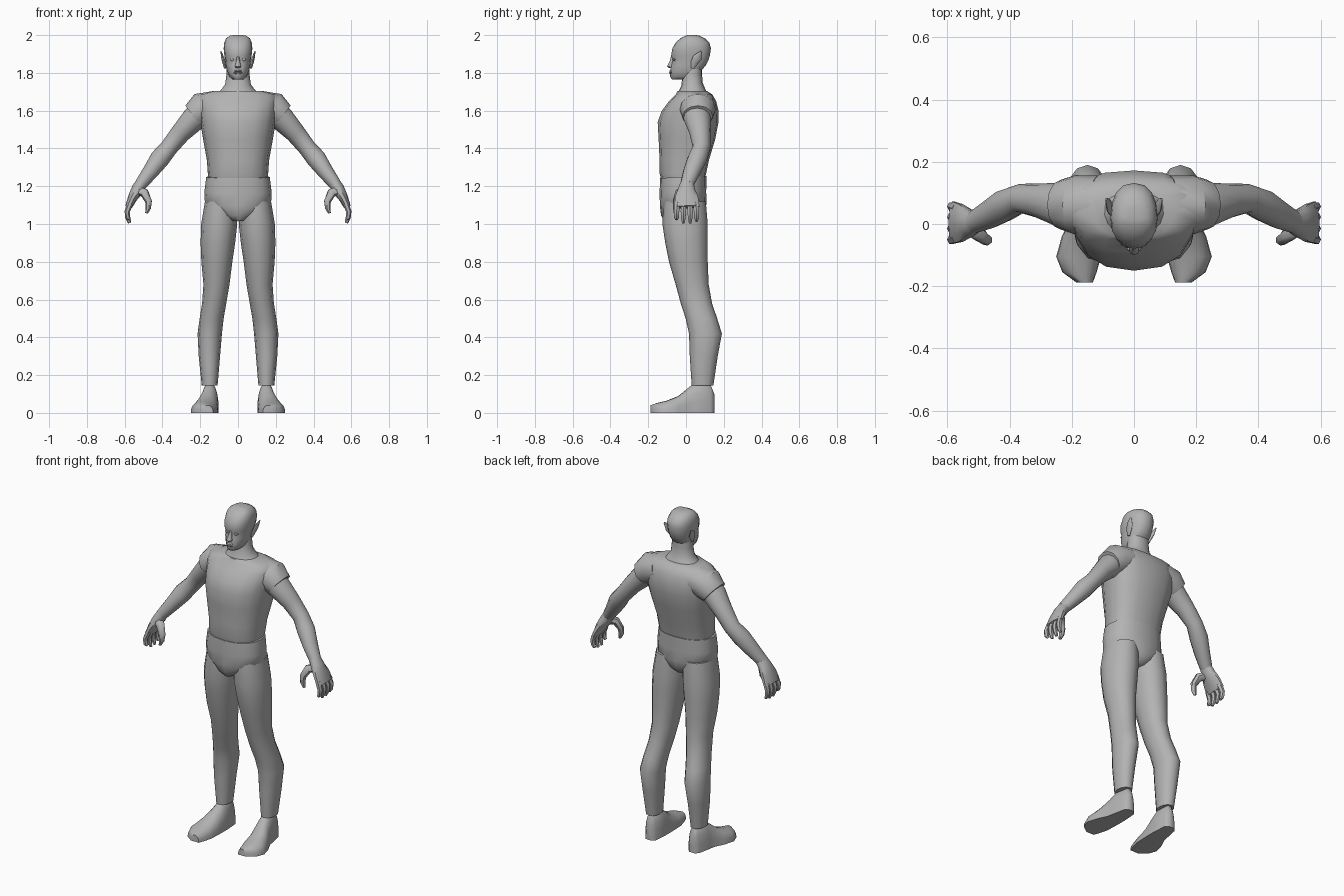
import bpy, bmesh, math
from mathutils import Vector

grey = bpy.data.materials.new("neutral grey")
grey.diffuse_color = (0.45, 0.45, 0.45, 1)


def loft(name, rings, mirror=False, angle=50):
    """Skin a list of closed rings, cap both ends, optionally mirror across x."""
    bm = bmesh.new()
    loops = [[bm.verts.new(p) for p in r] for r in rings]
    n = len(loops[0])
    for a, b in zip(loops, loops[1:]):
        for i in range(n):
            j = (i + 1) % n
            bm.faces.new((a[i], a[j], b[j], b[i]))
    bm.faces.new(loops[0])
    bm.faces.new(loops[-1])
    bmesh.ops.recalc_face_normals(bm, faces=bm.faces)
    me = bpy.data.meshes.new(name)
    bm.to_mesh(me)
    bm.free()
    me.materials.append(grey)
    me.shade_smooth()
    me.set_sharp_from_angle(angle=math.radians(angle))
    ob = bpy.data.objects.new(name, me)
    bpy.context.collection.objects.link(ob)
    if mirror:
        m = ob.modifiers.new("mirror", 'MIRROR')
        m.use_mirror_merge = False
    return ob


def spow(v, n):
    return math.copysign(abs(v) ** (2 / n), v)


def level(z, x0, x1, yf, yb, ym=None, n=2.2, seg=16, tilt=0):
    """Horizontal superellipse ring with separate front and back depth."""
    ym = (yf + yb) / 2 if ym is None else ym
    pts = []
    for i in range(seg):
        t = 2 * math.pi * i / seg
        c, s = spow(math.cos(t), n), spow(math.sin(t), n)
        y = ym + s * ((yb - ym) if s > 0 else (ym - yf))
        pts.append(Vector(((x0 + x1) / 2 + c * (x1 - x0) / 2, y, z + tilt * y)))
    return pts


def tube(path, seg=10):
    """Rings along a path; each entry is (x, y, z, radius in xz, radius in y)."""
    pts = [Vector(p[:3]) for p in path]
    rings = []
    for i, p in enumerate(path):
        d = (pts[min(i + 1, len(pts) - 1)] - pts[max(i - 1, 0)]).normalized()
        a = d.cross(Vector((0, 1, 0))).normalized()
        b = d.cross(a)
        rings.append([pts[i] + a * p[3] * math.cos(2 * math.pi * k / seg)
                      + b * p[4] * math.sin(2 * math.pi * k / seg) for k in range(seg)])
    return rings


# shirt body: z, half width, front, back, y of widest point
shirt = [(1.23, .155, -.130, .098, 0), (1.27, .160, -.140, .107, 0),
         (1.34, .165, -.140, .122, .01), (1.45, .185, -.145, .155, .03),
         (1.54, .200, -.150, .172, .05), (1.60, .208, -.128, .172, .06),
         (1.65, .215, -.090, .160, .06), (1.685, .205, -.055, .140, .06),
         (1.705, .130, -.045, .110, .04)]
loft("shirt", [level(z, -w, w, f, b, m, 2.4) for z, w, f, b, m in shirt])

# short sleeves
loft("sleeve", tube([(.12, .06, 1.625, .080, .095), (.19, .062, 1.605, .092, .095),
                     (.235, .062, 1.570, .072, .080)], 12), True, 40)

# hips and crotch
hips = [(1.02, .035, -.110, .07), (1.05, .090, -.132, .10), (1.10, .175, -.138, .108),
        (1.17, .178, -.140, .107), (1.25, .168, -.137, .109)]
loft("hips", [level(z, -w, w, f, b, n=2.3, tilt=.05) for z, w, f, b in hips])

# legs: z, inner x, outer x, front, back
legs = [(1.12, .005, .175, -.120, .105), (1.00, .004, .195, -.125, .115),
        (.90, .015, .198, -.110, .115), (.80, .030, .194, -.090, .115),
        (.68, .045, .183, -.055, .120), (.58, .062, .190, -.028, .138),
        (.50, .076, .203, -.002, .165), (.42, .085, .214, .016, .190),
        (.30, .095, .208, .020, .168), (.145, .108, .192, .030, .145)]
loft("leg", [level(z, a, b, f, k, n=2.1, seg=12) for z, a, b, f, k in legs], True)

# feet: y, inner x, outer x, top
feet = [(.150, .125, .165, .10), (.130, .108, .182, .150), (.050, .102, .198, .160),
        (.015, .102, .205, .135), (-.040, .103, .232, .090), (-.105, .106, .250, .064),
        (-.155, .120, .230, .052), (-.188, .132, .185, .040)]
foot_rings = []
for y, a, b, top in feet:
    ring = []
    for k in range(11):
        t = math.pi * k / 10
        ring.append(Vector(((a + b) / 2 + (b - a) / 2 * spow(math.cos(t), 2.2), y,
                            top * max(math.sin(t), 0) ** .8)))
    foot_rings.append(ring)
loft("foot", foot_rings, True)

# arms
loft("arm", tube([(.17, .055, 1.605, .075, .080), (.235, .060, 1.555, .066, .072),
                  (.305, .075, 1.480, .053, .056), (.365, .082, 1.405, .047, .047),
                  (.415, .060, 1.345, .052, .052), (.465, .030, 1.275, .042, .046),
                  (.515, .005, 1.210, .033, .036)], 12), True)

# hands
loft("palm", tube([(.505, .008, 1.225, .032, .034), (.530, .003, 1.185, .034, .046),
                   (.557, .003, 1.140, .026, .064), (.580, .005, 1.090, .018, .070)]), True)
for name, y, tip in (("index_finger", -.050, 1.025), ("middle_finger", -.014, 1.005),
                     ("ring_finger", .022, 1.005), ("little_finger", .056, 1.015)):
    loft(name, tube([(.570, y * .9, 1.11, .016, .017), (.587, y, 1.065, .014, .016),
                     (.584, y, 1.035, .013, .014), (.574, y, tip, .008, .008)], 6), True)
loft("thumb", tube([(.535, -.005, 1.175, .026, .030), (.495, -.035, 1.165, .025, .024),
                    (.473, -.052, 1.120, .019, .018), (.474, -.055, 1.085, .015, .015),
                    (.484, -.056, 1.057, .008, .009)], 7), True)

# neck
neck = [(1.67, .125, -.055, .115), (1.705, .090, -.040, .100), (1.735, .068, -.025, .088),
        (1.78, .062, -.020, .085), (1.84, .058, -.010, .085)]
loft("neck", [level(z, -w, w, f, b, tilt=.15) for z, w, f, b in neck])

# head: z, half width, front, back
head = [(1.765, .030, -.074, .000), (1.780, .046, -.084, .030), (1.805, .058, -.083, .075),
        (1.840, .065, -.080, .105), (1.870, .068, -.071, .120), (1.890, .072, -.079, .126),
        (1.930, .076, -.072, .132), (1.960, .073, -.055, .124), (1.983, .063, -.030, .100),
        (1.996, .045, -.004, .073), (2.000, .024, .012, .055)]
loft("head", [level(z, -w, w, f, b, .02, 2.3) for z, w, f, b in head])

# face details
loft("nose", [level(1.826, -.012, .012, -.090, -.06, seg=8),
              level(1.834, -.017, .017, -.100, -.06, seg=8),
              level(1.860, -.010, .010, -.087, -.06, seg=8),
              level(1.888, -.008, .008, -.080, -.06, seg=8)])
loft("lips", [level(1.795, -.016, .016, -.086, -.07, seg=8),
              level(1.801, -.024, .024, -.089, -.07, seg=8),
              level(1.805, -.025, .025, -.085, -.07, seg=8),
              level(1.809, -.022, .022, -.089, -.07, seg=8),
              level(1.815, -.012, .012, -.085, -.07, seg=8)])
loft("eye", [level(1.863, .024, .036, -.068, -.05, seg=8),
             level(1.870, .018, .044, -.071, -.05, seg=8),
             level(1.877, .024, .038, -.070, -.05, seg=8)], True)

# pointed ears
loft("ear", tube([(.068, .035, 1.825, .006, .008), (.074, .045, 1.855, .009, .020),
                  (.081, .060, 1.880, .008, .024), (.090, .080, 1.913, .003, .005)], 8), True)
